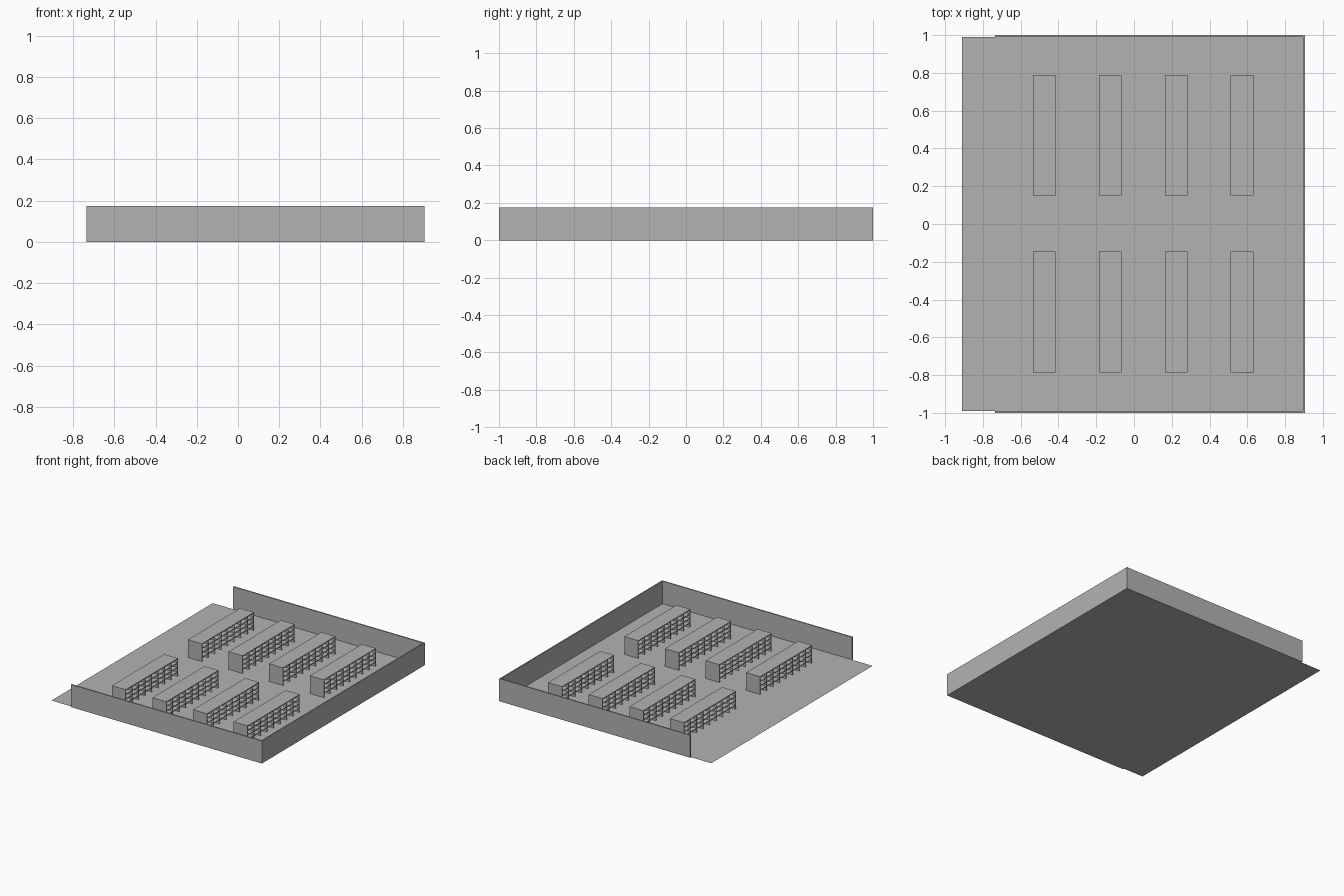
import bpy
import bmesh
from mathutils import Matrix, Vector

old = bpy.data.objects.get("Cube")
if old:
    bpy.data.objects.remove(old, do_unlink=True)

GREY = (0.45, 0.45, 0.45, 1.0)
concrete = bpy.data.materials.new("concrete_grey")
concrete.use_nodes = True
concrete.diffuse_color = GREY
concrete.node_tree.nodes["Principled BSDF"].inputs["Base Color"].default_value = GREY


def add_box(bm, low, high):
    low, high = Vector(low), Vector(high)
    place = Matrix.Translation((low + high) / 2) @ Matrix.Diagonal((high - low).to_4d())
    place[3][3] = 1.0
    bmesh.ops.create_cube(bm, size=1, matrix=place)


def make_object(name, bm, location=(0, 0, 0)):
    mesh = bpy.data.meshes.new(name)
    bm.to_mesh(mesh)
    bm.free()
    mesh.materials.append(concrete)
    obj = bpy.data.objects.new(name, mesh)
    obj.location = location
    bpy.context.collection.objects.link(obj)
    return obj


# Ground sheet
X0, X1, Y1 = -0.91, 0.905, 1.0
WALL, WALL_H, WALL_START = 0.01, 0.175, -0.735
bm = bmesh.new()
corners = [(X0, -0.99), (X1, -0.99), (X1, 0.99), (X0, 0.99)]
bm.faces.new([bm.verts.new((x, y, 0)) for x, y in corners])
make_object("ground", bm)

# Perimeter walls on three sides
walls = {
    "front_wall": ((WALL_START, -Y1, 0), (X1, -Y1 + WALL, WALL_H)),
    "back_wall": ((WALL_START, Y1 - WALL, 0), (X1, Y1, WALL_H)),
    "left_wall": ((X1 - WALL, -Y1 + WALL, 0), (X1, Y1 - WALL, WALL_H)),
}
for name, (low, high) in walls.items():
    bm = bmesh.new()
    add_box(bm, low, high)
    make_object(name, bm)

# One block: solid core and ends, open galleries along both long sides
W, L, H = 0.06, 0.32, 0.138
FLOORS, BAYS = 4, 8
DEPTH, SLAB, END = 0.035, 0.005, 0.006
core = W - DEPTH
bm = bmesh.new()
add_box(bm, (-core, -L + END, 0), (core, L - END, H - SLAB))
for s in (-1, 1):
    y0, y1 = sorted((s * L, s * (L - END)))
    add_box(bm, (-W, y0, 0), (W, y1, H))

# Roof
add_box(bm, (-W, -L + END, H - SLAB), (W, L - END, H))

# Gallery floors and the dividers between bays
storey = H / FLOORS
bay = 2 * L / BAYS
for s in (-1, 1):
    x0, x1 = sorted((s * core, s * W))
    for f in range(1, FLOORS):
        add_box(bm, (x0, -L + END, f * storey - SLAB), (x1, L - END, f * storey))
    for b in range(1, BAYS):
        y = -L + b * bay
        for f in range(FLOORS):
            add_box(bm, (x0, y - SLAB / 2, f * storey),
                    (x1, y + SLAB / 2, (f + 1) * storey - SLAB))
block = make_object("block_front_1", bm, (-0.475, -0.465, 0))

# Two rows of four blocks
for row, y in (("front", -0.465), ("back", 0.47)):
    for i in range(4):
        if row == "front" and i == 0:
            continue
        copy = bpy.data.objects.new(f"block_{row}_{i + 1}", block.data)
        copy.location = (-0.475 + 0.349 * i, y, 0)
        bpy.context.collection.objects.link(copy)
